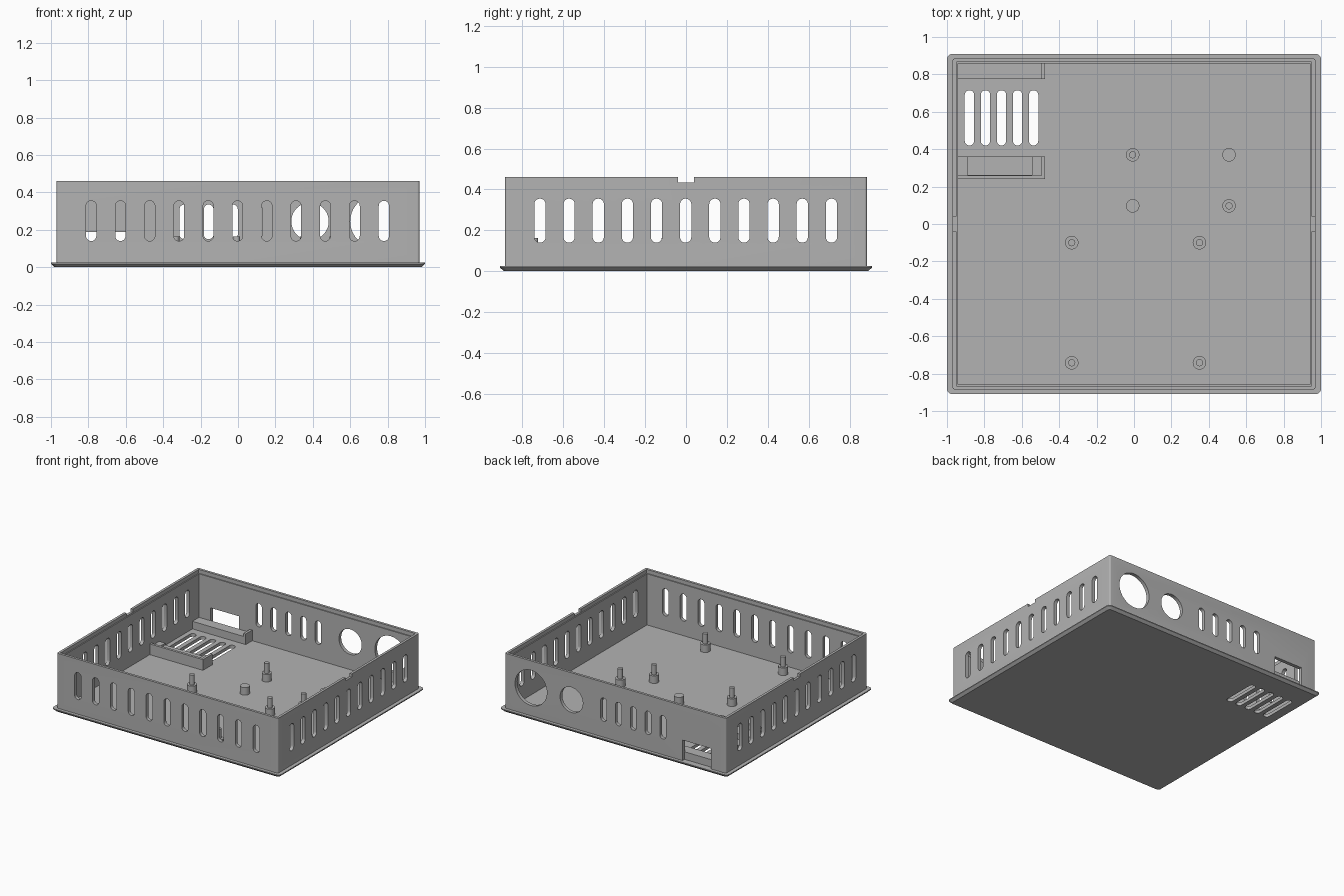
import bpy, bmesh, math
from mathutils import Vector

cube = bpy.data.objects.get("Cube")
if cube:
    bpy.data.objects.remove(cube, do_unlink=True)

grey = bpy.data.materials.new("plain grey")
grey.use_nodes = True
grey.diffuse_color = (0.45, 0.45, 0.45, 1)
grey.node_tree.nodes["Principled BSDF"].inputs["Base Color"].default_value = grey.diffuse_color

AXES = {"z": lambda u, v, w: (u, v, w),
        "y": lambda u, v, w: (u, w, v),
        "x": lambda u, v, w: (w, u, v)}


def rounded(u0, u1, v0, v1, r, n=6):
    """Outline of a rounded rectangle."""
    pts = []
    corners = [(u1 - r, v1 - r), (u0 + r, v1 - r), (u0 + r, v0 + r), (u1 - r, v0 + r)]
    for k, (cu, cv) in enumerate(corners):
        for i in range(n + 1):
            a = math.pi / 2 * (k + i / n)
            pts.append((cu + r * math.cos(a), cv + r * math.sin(a)))
    return pts


def rect(u0, u1, v0, v1):
    return [(u0, v0), (u1, v0), (u1, v1), (u0, v1)]


def circle(u, v, r, n=40):
    return [(u + r * math.cos(math.tau * i / n), v + r * math.sin(math.tau * i / n)) for i in range(n)]


def slot(u, v0, v1, width):
    return rounded(u - width / 2, u + width / 2, v0, v1, width / 2 - 0.0005)


def loft(bm, sections, axis="z"):
    """Closed solid through matching outlines at the given depths."""
    rings = [[bm.verts.new(AXES[axis](u, v, w)) for u, v in pts] for pts, w in sections]
    faces = [bm.faces.new(rings[0]), bm.faces.new(rings[-1])]
    for a, b in zip(rings, rings[1:]):
        for i in range(len(a)):
            j = (i + 1) % len(a)
            faces.append(bm.faces.new((a[i], a[j], b[j], b[i])))
    bmesh.ops.recalc_face_normals(bm, faces=faces)


def make(name, *solids):
    """Object made of solids, each (sections, axis)."""
    bm = bmesh.new()
    for sections, axis in solids:
        loft(bm, sections, axis)
    mesh = bpy.data.meshes.new(name)
    bm.to_mesh(mesh)
    bm.free()
    mesh.materials.append(grey)
    ob = bpy.data.objects.new(name, mesh)
    bpy.context.collection.objects.link(ob)
    return ob


def prism(pts, w0, w1, axis="z"):
    return ([(pts, w0), (pts, w1)], axis)


def box(x0, x1, y0, y1, z0, z1):
    return prism(rect(x0, x1, y0, y1), z0, z1)


def activate(ob):
    bpy.ops.object.select_all(action="DESELECT")
    ob.select_set(True)
    bpy.context.view_layer.objects.active = ob


def cut(ob, *solids):
    cutter = make("cutter", *solids)
    cutter.hide_render = True
    mod = ob.modifiers.new("cut", "BOOLEAN")
    mod.operation, mod.solver, mod.object = "DIFFERENCE", "EXACT", cutter
    activate(ob)
    bpy.ops.object.modifier_apply(modifier=mod.name)
    bpy.data.objects.remove(cutter, do_unlink=True)


def smooth(ob):
    activate(ob)
    bpy.ops.object.shade_smooth_by_angle(angle=math.radians(30))


FLOOR, TOP = 0.025, 0.46

# base plate with a chamfered underside and floor vents
low = rounded(-0.98, 0.98, -0.89, 0.89, 0.02)
wide = rounded(-1, 1, -0.91, 0.91, 0.03)
base = make("base_plate", ([(low, 0), (wide, 0.018), (wide, FLOOR)], "z"))
cut(base, *[prism(slot(-0.88 + 0.0858 * i, 0.42, 0.715, 0.05), -0.1, 0.1) for i in range(5)])
smooth(base)

# wall frame with a stepped inner lip
walls = make("walls", prism(rounded(-0.97, 0.97, -0.885, 0.885, 0.012), 0.02, TOP))
cut(walls, box(-0.942, 0.942, -0.857, 0.857, -0.1, 0.6))
cut(walls, box(-0.95, 0.95, -0.865, 0.865, 0.43, 0.6))

# wall openings
front = (-0.92, -0.8)
back = (0.8, 0.92)
openings = [prism(slot(-0.785 + 0.1565 * i, 0.14, 0.355, 0.055), *front, "y") for i in range(11)]
for side in (-1, 1):
    w = (side * 0.9, side * 1.02)
    openings += [prism(slot(-0.714 + 0.1425 * i, 0.14, 0.355, 0.055), *w, "x") for i in range(11)]
    openings.append(prism(rect(-0.04, 0.04, 0.435, 0.6), *w, "x"))
openings += [prism(slot(-0.417 + 0.13 * i, 0.15, 0.335, 0.052), *back, "y") for i in range(5)]
openings.append(prism(circle(0.74, 0.245, 0.14), *back, "y"))
openings.append(prism(circle(0.385, 0.245, 0.1), *back, "y"))
openings.append(prism(rect(-0.84, -0.59, FLOOR, 0.187), *back, "y"))
cut(walls, *openings)
smooth(walls)

# board rails in the back corner
make("back_rail", box(-0.945, -0.495, 0.775, 0.86, 0.02, 0.085))
make("back_rail_stop", box(-0.495, -0.475, 0.775, 0.86, 0.02, 0.11))
front_rail = make("front_rail", box(-0.945, -0.495, 0.26, 0.36, 0.02, 0.085))
cut(front_rail, box(-0.89, -0.545, 0.262, 0.4, 0.07, 0.2))
make("front_rail_lip", box(-0.945, -0.495, 0.24, 0.26, 0.02, 0.11))
make("front_rail_stop", box(-0.495, -0.475, 0.24, 0.36, 0.02, 0.11))

# standoffs with locating pins
pinned = [(-0.333, -0.1), (0.35, -0.1), (-0.333, -0.742), (0.35, -0.742), (-0.007, 0.37), (0.508, 0.097)]
for x, y in pinned:
    outer, inner = circle(x, y, 0.036, 24), circle(x, y, 0.019, 24)
    smooth(make("pin_standoff", ([(outer, 0.02), (outer, 0.085), (inner, 0.085), (inner, 0.163)], "z")))

# plain standoffs
for x, y in [(0.508, 0.37), (-0.007, 0.097)]:
    smooth(make("plain_standoff", prism(circle(x, y, 0.036, 24), 0.02, 0.085)))
